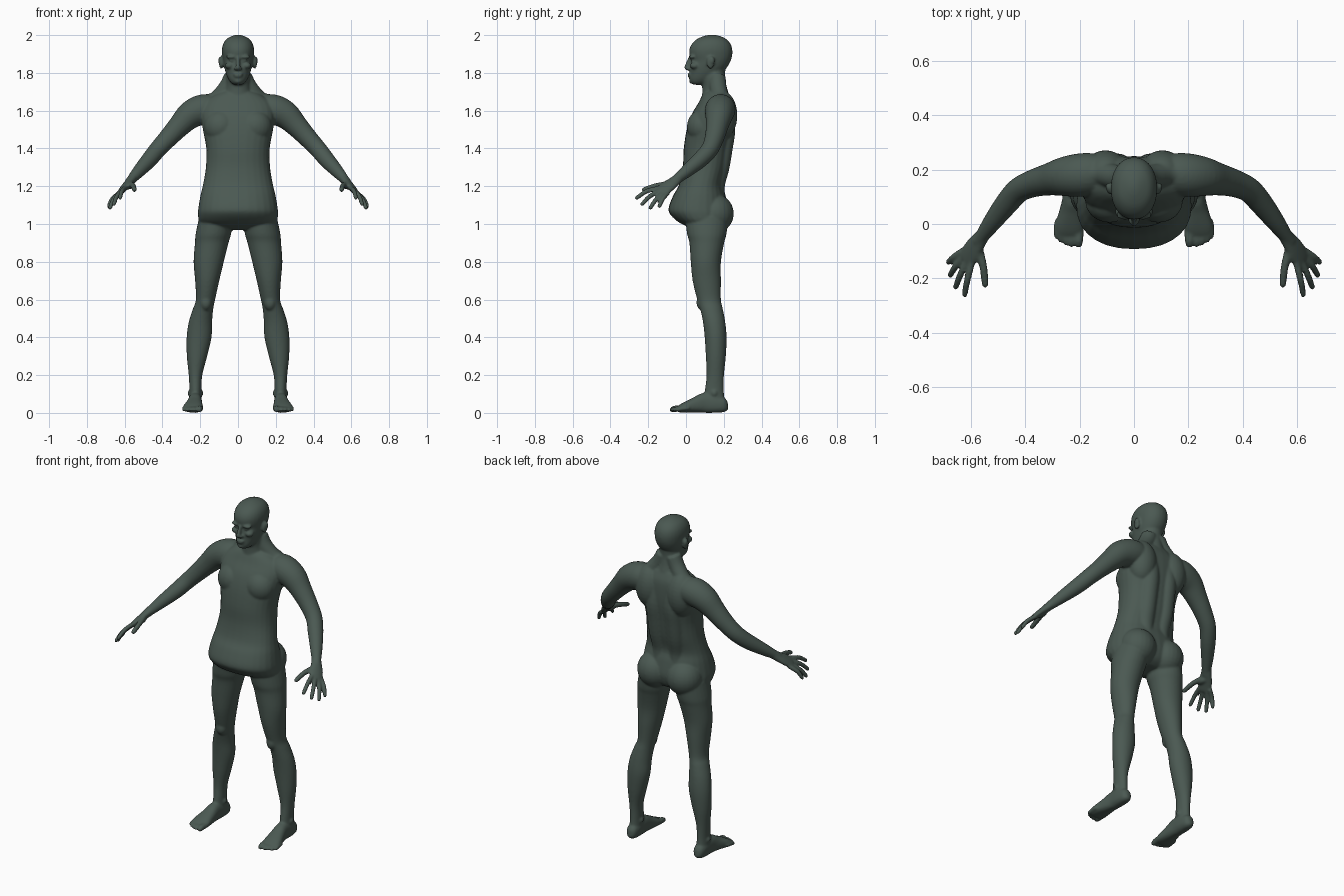
import bpy, bmesh, math
from mathutils import Vector, Matrix

bm = bmesh.new()
SIDES = 28


def spline(p0, p1, p2, p3, t):
    return [0.5 * (2 * b + (c - a) * t + (2 * a - 5 * b + 4 * c - d) * t * t
                   + (3 * b - a - 3 * c + d) * t ** 3)
            for a, b, c, d in zip(p0, p1, p2, p3)]


def loft(secs, hint=(1, 0, 0), axis=None, power=2.0, steps=4):
    """Closed tube through sections (x, y, z, half width, half depth)."""
    secs = [s if len(s) == 5 else (*s, s[3]) for s in secs]
    pts = []
    for i in range(len(secs) - 1):
        q = [secs[max(i - 1, 0)], secs[i], secs[i + 1], secs[min(i + 2, len(secs) - 1)]]
        pts += [spline(*q, k / steps) for k in range(steps)]
    pts.append(secs[-1])
    rings = []
    for i, p in enumerate(pts):
        c = Vector(p[:3])
        t = Vector(axis) if axis else (Vector(pts[min(i + 1, len(pts) - 1)][:3])
                                       - Vector(pts[max(i - 1, 0)][:3])).normalized()
        u = Vector(hint)
        u = (u - t * u.dot(t)).normalized()
        v = t.cross(u)
        ring = []
        for k in range(SIDES):
            a = 2 * math.pi * k / SIDES
            ca, sa = math.cos(a), math.sin(a)
            x = math.copysign(abs(ca) ** (2 / power), ca) * max(p[3], .002)
            y = math.copysign(abs(sa) ** (2 / power), sa) * max(p[4], .002)
            ring.append(bm.verts.new(c + u * x + v * y))
        rings.append(ring)
    for r, s in zip(rings, rings[1:]):
        for k in range(SIDES):
            n = (k + 1) % SIDES
            bm.faces.new((r[k], r[n], s[n], s[k]))
    bm.faces.new(rings[0][::-1])
    bm.faces.new(rings[-1])


def slices(rows, power=2.0):
    """Horizontal sections on the centre line: (z, front y, back y, half width)."""
    loft([(0, (f + b) / 2, z, w, (b - f) / 2) for z, f, b, w in rows],
         axis=(0, 0, 1), power=power)


def blob(c, r):
    m = Matrix.Translation(c) @ Matrix.Diagonal((*r, 1))
    bmesh.ops.create_uvsphere(bm, u_segments=24, v_segments=16, radius=1, matrix=m)


def digit(a, b, c, r):
    """Finger or toe through three joints with a rounded tip."""
    end = Vector(c)
    back = (Vector(b) - end).normalized()
    loft([(*a, r), (*b, r), (*(end + back * r), r * .88),
          (*(end + back * r * .3), r * .6), (*end, r * .1)], hint=(.3, .5, .8))


# Leg
loft([(.115, .11, 1.04, .09, .115), (.130, .11, .95, .094, .105), (.139, .11, .9, .089, .092),
      (.155, .105, .8, .080, .080), (.163, .110, .7, .064, .075), (.172, .122, .6, .051, .063),
      (.185, .135, .55, .054, .060), (.199, .149, .48, .062, .059), (.206, .157, .4, .066, .058),
      (.217, .158, .3, .054, .053), (.225, .155, .2, .036, .046), (.225, .15, .12, .032, .05),
      (.226, .15, .05, .034, .055), (.226, .15, .015, .03, .05)], axis=(0, 0, -1))
blob((.17, .09, .585), (.033, .035, .045))      # kneecap
for x in (.196, .254):                          # ankle bones
    blob((x, .15, .105), (.012, .018, .018))

# Foot and toes
loft([(.225, .222, .04, .012, .02), (.225, .205, .04, .03, .036), (.226, .16, .047, .036, .047),
      (.227, .10, .053, .036, .053), (.231, .05, .042, .043, .041), (.237, -.005, .029, .053, .028),
      (.239, -.035, .021, .050, .019), (.239, -.048, .018, .044, .012)], power=2.4)
for x, y, r in ((.204, -.088, .017), (.231, -.086, .012), (.251, -.08, .0115),
                (.270, -.07, .011), (.286, -.055, .0105)):
    digit((x - .003, y + .07, .024), (x, y + .03, .022), (x, y, .013), r)

# Arm
loft([(.10, .185, 1.60, .06), (.15, .185, 1.61, .076), (.20, .18, 1.602, .080),
      (.255, .175, 1.575, .073), (.31, .165, 1.52, .060), (.37, .150, 1.455, .051),
      (.425, .125, 1.395, .046), (.47, .075, 1.34, .043), (.52, .01, 1.285, .035),
      (.56, -.045, 1.24, .026), (.575, -.065, 1.222, .024)], hint=(0, 1, 0))

# Hand: flattened palm, four fingers and a thumb
loft([(.552, -.035, 1.248, .026, .023), (.572, -.062, 1.225, .032, .022),
      (.595, -.095, 1.2, .040, .019), (.616, -.13, 1.174, .041, .015),
      (.623, -.14, 1.165, .036, .009)], hint=(-.035, -.055, .025))
for a, b, c in (((.596, -.135, 1.192), (.614, -.205, 1.175), (.626, -.270, 1.132)),
                ((.612, -.130, 1.180), (.640, -.187, 1.150), (.660, -.240, 1.098)),
                ((.622, -.115, 1.168), (.658, -.157, 1.132), (.681, -.195, 1.076)),
                ((.626, -.095, 1.165), (.664, -.122, 1.135), (.689, -.145, 1.085))):
    digit(a, b, c, .0125)
digit((.575, -.075, 1.215), (.556, -.155, 1.203), (.547, -.235, 1.178), .0145)
blob((.577, -.10, 1.205), (.022, .035, .022))

# Torso muscles and facial features that come in pairs
blob((.098, .150, 1.055), (.103, .103, .105))   # buttock
blob((.105, .190, 1.575), (.085, .082, .13))    # shoulder blade
blob((.090, .085, 1.515), (.090, .080, .09))    # chest
loft([(.055, .16, 1.1, .05), (.055, .155, 1.2, .05), (.06, .178, 1.3, .052),
      (.06, .193, 1.4, .054), (.06, .205, 1.5, .055), (.06, .19, 1.62, .055)])  # back
loft([(.03, .165, 1.78, .045), (.06, .17, 1.72, .045), (.12, .185, 1.655, .045),
      (.20, .185, 1.64, .04)], hint=(0, 1, 0))  # neck to shoulder slope
blob((.089, .130, 1.855), (.012, .021, .034))   # ear
blob((.092, .137, 1.865), (.014, .015, .022))
blob((.034, .033, 1.884), (.032, .018, .010))   # brow
blob((.034, .038, 1.865), (.014, .014, .011))   # eye
blob((.046, .046, 1.838), (.024, .026, .018))   # cheek
blob((.012, .012, 1.822), (.010, .012, .008))   # nostril

# Mirror every side part to the other half
twin = bmesh.ops.duplicate(bm, geom=bm.verts[:] + bm.edges[:] + bm.faces[:])['geom']
for v in twin:
    if isinstance(v, bmesh.types.BMVert):
        v.co.x *= -1
bmesh.ops.reverse_faces(bm, faces=[f for f in twin if isinstance(f, bmesh.types.BMFace)])

# Torso
slices([(.968, .05, .16, .07), (.985, .01, .19, .16), (1.01, -.04, .21, .203),
        (1.05, -.083, .222, .212), (1.085, -.092, .222, .210), (1.15, -.068, .21, .199),
        (1.21, -.036, .197, .185), (1.3, -.017, .218, .170), (1.4, -.012, .234, .168),
        (1.5, .004, .248, .186), (1.58, .03, .25, .195), (1.64, .065, .245, .18),
        (1.68, .085, .23, .13), (1.70, .10, .22, .09)], power=2.25)

# Neck
slices([(1.62, .08, .23, .085), (1.68, .085, .228, .075), (1.73, .085, .215, .066),
        (1.78, .075, .207, .065), (1.83, .08, .21, .06)])

# Head
slices([(1.737, .045, .085, .018), (1.745, .027, .11, .034), (1.765, .018, .155, .050),
        (1.795, .020, .185, .063), (1.83, .020, .218, .073), (1.865, .027, .237, .080),
        (1.895, .018, .245, .084), (1.925, .018, .245, .085), (1.955, .032, .235, .078),
        (1.98, .060, .212, .060), (1.995, .095, .18, .032), (2.002, .125, .15, .01)], power=2.15)

# Nose and lips
loft([(0, .025, 1.885, .009, .012), (0, .013, 1.855, .010, .013),
      (0, .004, 1.828, .013, .014), (0, .012, 1.813, .010, .010)], axis=(0, 0, -1))
for z, w in ((1.793, .027), (1.782, .022)):
    blob((0, .021, z), (w, .014, .006))
blob((0, .032, 1.757), (.020, .016, .015))      # chin

mesh = bpy.data.meshes.new("human_body")
bm.to_mesh(mesh)
bm.free()
body = bpy.data.objects.new("human_body", mesh)
bpy.context.collection.objects.link(body)

# Fuse all parts into one skin and soften the seams
fuse = body.modifiers.new("fuse", 'REMESH')
fuse.mode = 'VOXEL'
fuse.voxel_size = .006
fuse.use_smooth_shade = True
soft = body.modifiers.new("soften", 'SMOOTH')
soft.factor = .5
soft.iterations = 6

skin = bpy.data.materials.new("dark_green_grey")
skin.diffuse_color = (.07, .10, .085, 1)
mesh.materials.append(skin)
